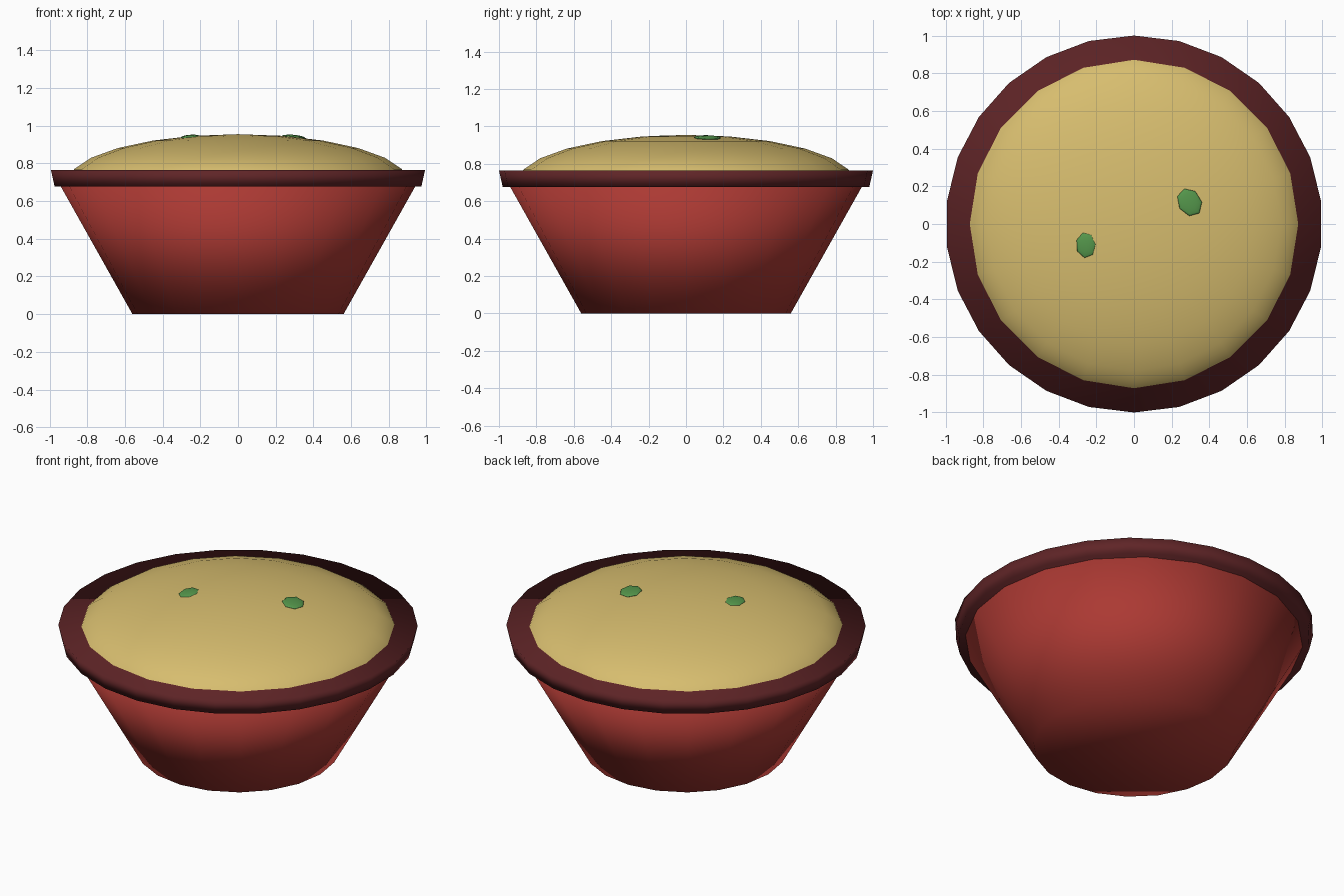
import bpy
from math import radians
from mathutils import Vector

cube = bpy.data.objects.get("Cube")
if cube:
    bpy.data.objects.remove(cube, do_unlink=True)


def material(name, colour):
    mat = bpy.data.materials.new(name)
    mat.use_nodes = True
    rgba = (*colour, 1)
    mat.diffuse_color = rgba
    mat.node_tree.nodes["Principled BSDF"].inputs["Base Color"].default_value = rgba
    return mat


red = material("red_glaze", (0.41, 0.041, 0.033))
maroon = material("dark_maroon", (0.115, 0.018, 0.02))
cream = material("golden_cream", (0.68, 0.51, 0.158))
green = material("herb_green", (0.09, 0.31, 0.072))


def finish(name, mat):
    obj = bpy.context.object
    obj.name = name
    obj.data.materials.append(mat)
    bpy.ops.object.shade_smooth()
    return obj


def tapered_disc(name, mat, sides, r_bottom, r_top, z_bottom, z_top):
    bpy.ops.mesh.primitive_cone_add(
        vertices=sides, radius1=r_bottom, radius2=r_top,
        depth=z_top - z_bottom, location=(0, 0, (z_bottom + z_top) / 2))
    return finish(name, mat)


def ellipsoid(name, mat, segments, rings, centre, size, rotation=(0, 0, 0)):
    bpy.ops.mesh.primitive_uv_sphere_add(
        segments=segments, ring_count=rings, radius=1,
        location=centre, rotation=rotation)
    bpy.context.object.scale = size
    return finish(name, mat)


# Bowl and its overhanging rim
tapered_disc("bowl", red, 20, 0.56, 0.953, 0, 0.7)
tapered_disc("rim", maroon, 26, 0.98, 1.0, 0.677, 0.765)

# Domed filling
ellipsoid("filling", cream, 20, 12, (0, 0, 0.705), (0.9, 0.9, 0.25))

# Herb flakes lying on the slope of the filling
for side, x, y, size, turn in (("left", 0.295, 0.115, (0.078, 0.063, 0.013), 10),
                               ("right", -0.255, -0.112, (0.07, 0.054, 0.013), -20)):
    slope = Vector((x / 0.81, y / 0.81, 0.235 / 0.0625))
    tilt = slope.to_track_quat("Z", "Y").to_euler()
    flake = ellipsoid(f"herb_flake_{side}", green, 7, 6, (x, y, 0.939), size, tilt)
    flake.rotation_euler.rotate_axis("Z", radians(turn))
